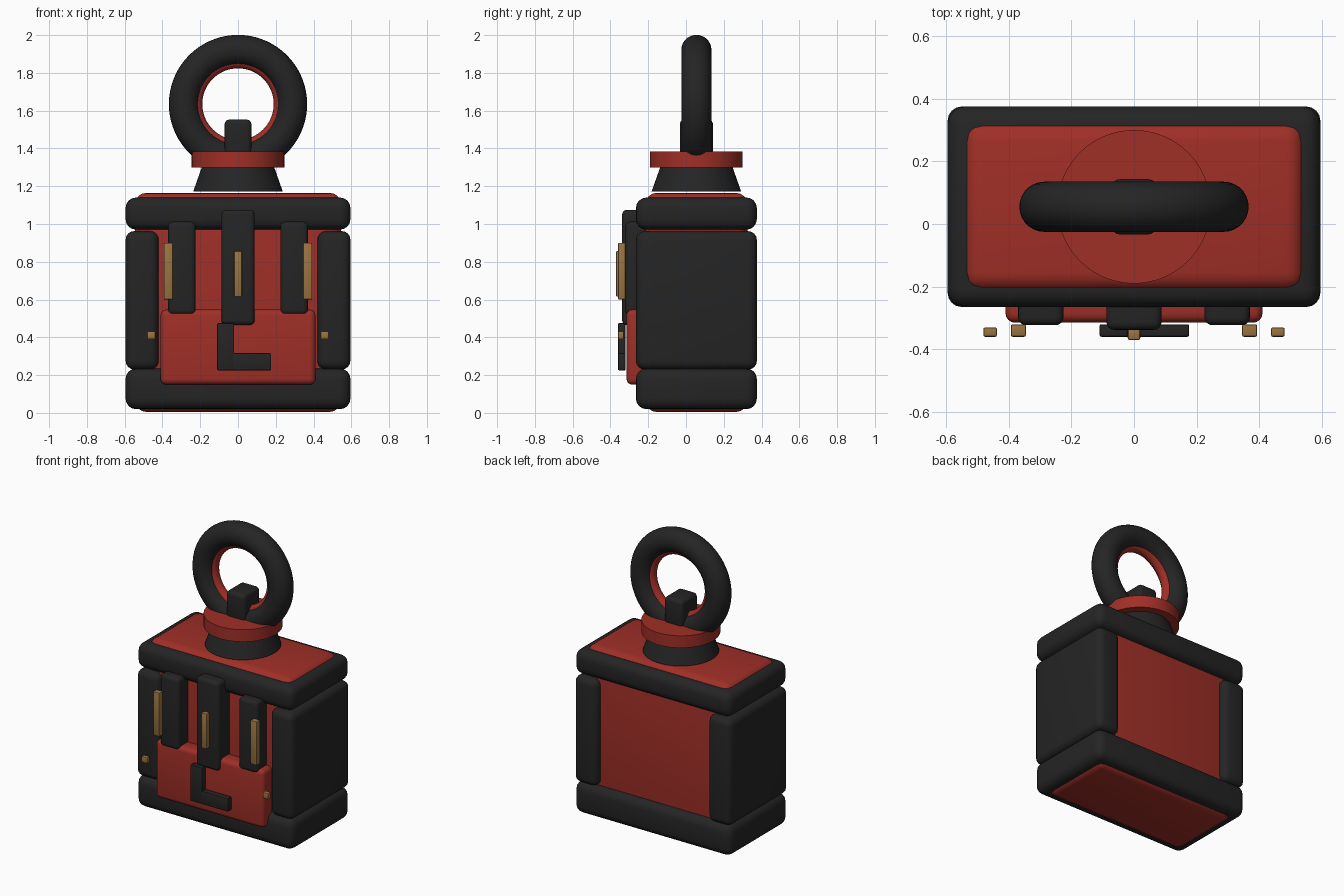
import bpy
import math

cube = bpy.data.objects.get("Cube")
if cube:
    bpy.data.objects.remove(cube, do_unlink=True)


def material(name, colour):
    m = bpy.data.materials.new(name)
    m.use_nodes = True
    m.diffuse_color = (*colour, 1)
    bsdf = next(n for n in m.node_tree.nodes if n.type == 'BSDF_PRINCIPLED')
    bsdf.inputs["Base Color"].default_value = (*colour, 1)
    bsdf.inputs["Roughness"].default_value = 0.6
    return m


RED = material("brick red", (0.35, 0.028, 0.02))
BLACK = material("charcoal", (0.018, 0.018, 0.018))
GOLD = material("dull brass", (0.32, 0.175, 0.052))
AXIS_Y = 0.055  # depth of the body's middle


def finish(name, mat):
    ob = bpy.context.object
    ob.name = name
    ob.data.materials.append(mat)
    bpy.ops.object.shade_smooth_by_angle(angle=math.radians(35))
    return ob


def box(name, mat, x, y, z, bevel, segments=4):
    """Rounded box from (low, high) ranges."""
    ranges = (x, y, z)
    bpy.ops.mesh.primitive_cube_add(size=1, location=[sum(r) / 2 for r in ranges])
    ob = bpy.context.object
    ob.scale = [r[1] - r[0] for r in ranges]
    bpy.ops.object.transform_apply(location=False, rotation=False, scale=True)
    mod = ob.modifiers.new("rounding", 'BEVEL')
    mod.width = bevel
    mod.segments = segments
    bpy.ops.object.modifier_apply(modifier=mod.name)
    return finish(name, mat)


def cone(name, mat, r_low, r_high, z):
    bpy.ops.mesh.primitive_cone_add(vertices=64, radius1=r_low, radius2=r_high,
                                    depth=z[1] - z[0], location=(0, AXIS_Y, sum(z) / 2))
    return finish(name, mat)


def torus(name, mat, major, minor):
    bpy.ops.mesh.primitive_torus_add(major_radius=major, minor_radius=minor,
                                     major_segments=72, minor_segments=28,
                                     location=(0, AXIS_Y, 1.635),
                                     rotation=(math.pi / 2, 0, 0))
    return finish(name, mat)


# Body core with bands round the top and bottom
DEPTH = (-0.265, 0.375)
WIDTH = (-0.595, 0.595)
box("body_core", RED, (-0.545, 0.545), (-0.215, 0.325), (0.005, 1.165), 0.06)
box("top_band", BLACK, WIDTH, DEPTH, (0.97, 1.14), 0.055)
box("bottom_band", BLACK, WIDTH, DEPTH, (0.02, 0.235), 0.055)

# Mirrored side parts
for side, s in (("left", 1), ("right", -1)):
    def span(a, b):
        return tuple(sorted((s * a, s * b)))
    box(side + "_side_pad", BLACK, span(0.42, 0.595), DEPTH, (0.23, 0.962), 0.045)
    box(side + "_strap", BLACK, span(0.225, 0.37), (-0.323, -0.2), (0.52, 1.012), 0.025)
    box(side + "_strap_trim", GOLD, span(0.345, 0.393), (-0.36, -0.32), (0.6, 0.9), 0.006, 2)
    box(side + "_stud", GOLD, span(0.437, 0.481), (-0.36, -0.33), (0.39, 0.432), 0.006, 2)

# Front pocket and centre strap
box("front_pocket", RED, (-0.41, 0.41), (-0.315, -0.2), (0.15, 0.547), 0.03)
box("centre_strap", BLACK, (-0.088, 0.088), (-0.338, -0.2), (0.465, 1.075), 0.025)
box("centre_strap_trim", GOLD, (-0.02, 0.02), (-0.37, -0.335), (0.615, 0.857), 0.006, 2)

# Angled bracket on the pocket
box("bracket_upright", BLACK, (-0.11, -0.02), (-0.36, -0.32), (0.225, 0.475), 0.006, 2)
box("bracket_foot", BLACK, (-0.11, 0.176), (-0.36, -0.32), (0.225, 0.316), 0.006, 2)

# Neck, collar and carrying ring
cone("neck", BLACK, 0.237, 0.19, (1.172, 1.305))
cone("collar", RED, 0.245, 0.245, (1.3, 1.383))
torus("carrying_ring", BLACK, 0.286, 0.08)
torus("ring_liner", RED, 0.225, 0.036)
box("ring_clasp", BLACK, (-0.071, 0.071), (-0.033, 0.143), (1.365, 1.553), 0.025)
